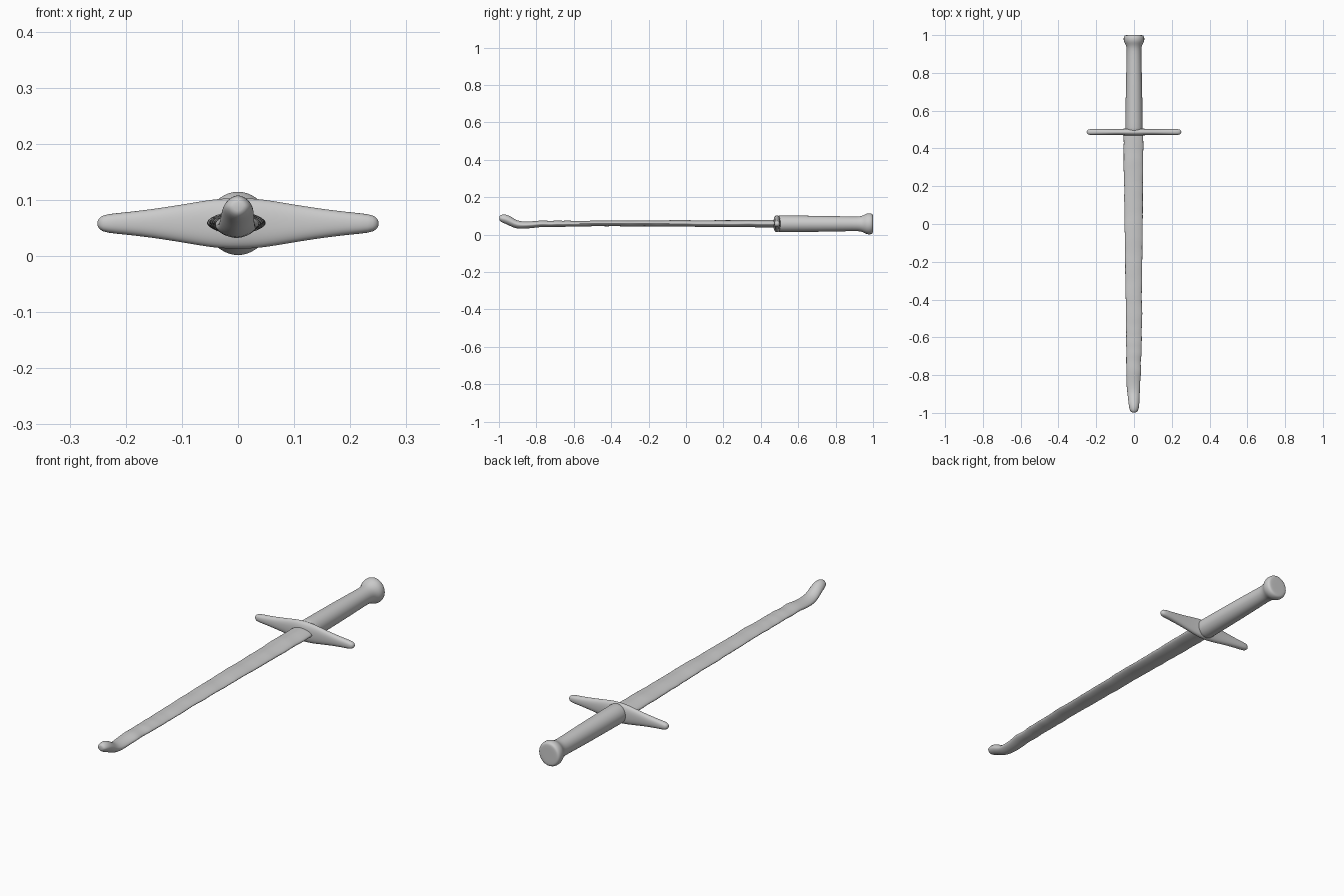
import bpy, bmesh, math, random
from mathutils import Vector

if "Cube" in bpy.data.objects:
    bpy.data.objects.remove(bpy.data.objects["Cube"])

random.seed(4)
ZC = 0.058


def loft(name, rings, axis, power=1.0, sides=20):
    """Skin (pos, side offset, z centre, half width, half height) rings along x or y."""
    bm = bmesh.new()
    loops = []
    for pos, off, zc, hw, hh in rings:
        loop = []
        for i in range(sides):
            a = 2 * math.pi * i / sides
            c, s = math.cos(a), math.sin(a)
            u = off + hw * math.copysign(abs(c) ** power, c)
            z = zc + hh * math.copysign(abs(s) ** power, s)
            loop.append(bm.verts.new((u, pos, z) if axis == 'y' else (pos, u, z)))
        loops.append(loop)
    for a, b in zip(loops, loops[1:]):
        for i in range(sides):
            j = (i + 1) % sides
            bm.faces.new((a[i], a[j], b[j], b[i]))
    bm.faces.new(loops[0])
    bm.faces.new(loops[-1])
    bmesh.ops.recalc_face_normals(bm, faces=bm.faces)
    for f in bm.faces:
        f.smooth = True
    mesh = bpy.data.meshes.new(name)
    bm.to_mesh(mesh)
    bm.free()
    ob = bpy.data.objects.new(name, mesh)
    bpy.context.collection.objects.link(ob)
    sub = ob.modifiers.new("smooth", 'SUBSURF')
    sub.levels = sub.render_levels = 1
    return ob


def sample(keys, y):
    """Linear interpolation between key rings."""
    for a, b in zip(keys, keys[1:]):
        if a[0] <= y <= b[0]:
            return Vector(a[1:]).lerp(Vector(b[1:]), (y - a[0]) / (b[0] - a[0]))
    return Vector(keys[-1][1:])


# Blade: worn, slightly wavy, with an upturned bulbous tip
tip = [(-0.998, 0, 0.088, 0.008, 0.008), (-0.995, 0, 0.088, 0.018, 0.016),
       (-0.98, 0, 0.086, 0.025, 0.023), (-0.96, 0, 0.082, 0.028, 0.026),
       (-0.935, -0.001, 0.070, 0.030, 0.027), (-0.905, -0.002, 0.053, 0.032, 0.022),
       (-0.87, -0.003, 0.051, 0.036, 0.019)]
keys = [tip[-1], (-0.8, -0.002, 0.057, 0.039, 0.018), (-0.5, -0.001, 0.060, 0.043, 0.015),
        (0.0, -0.002, 0.060, 0.049, 0.017), (0.49, -0.003, 0.059, 0.054, 0.021)]
body = []
for i in range(1, 46):
    y = -0.87 + 1.36 * i / 45
    off, zc, hw, hh = sample(keys, y)
    wear = 1.0 if y < -0.4 else 0.6
    body.append((y, off + random.uniform(-.002, .002) * wear,
                 zc + random.uniform(-.002, .002) * wear,
                 hw + random.uniform(-.002, .002) * wear, hh))
# round tip section, lens-shaped blade section
loft("blade", tip + body, 'y', 1.15)

# Crossguard: tall in the middle, tapering to pointed ends
half = [(0.0, 0.021, 0.046), (0.03, 0.019, 0.045), (0.06, 0.017, 0.041), (0.1, 0.016, 0.034),
        (0.15, 0.016, 0.026), (0.2, 0.016, 0.020), (0.235, 0.016, 0.017),
        (0.246, 0.012, 0.012), (0.251, 0.004, 0.004)]
arm = [(-x, 0.487, ZC, w, h) for x, w, h in reversed(half)] + \
      [(x, 0.487, ZC, w, h) for x, w, h in half[1:]]
loft("crossguard", arm, 'x', 0.85)

# Grip with flared pommel
grip = [(0.48, 0.04, 0.038), (0.5, 0.047, 0.046), (0.52, 0.046, 0.045), (0.65, 0.045, 0.044),
        (0.8, 0.042, 0.042), (0.9, 0.039, 0.039), (0.93, 0.039, 0.040), (0.948, 0.044, 0.046),
        (0.962, 0.053, 0.054), (0.975, 0.056, 0.058), (0.99, 0.055, 0.057),
        (0.998, 0.050, 0.052), (1.0, 0.042, 0.044), (1.0, 0.02, 0.02)]
loft("grip_and_pommel", [(y, 0, ZC, w, h) for y, w, h in grip], 'y')
